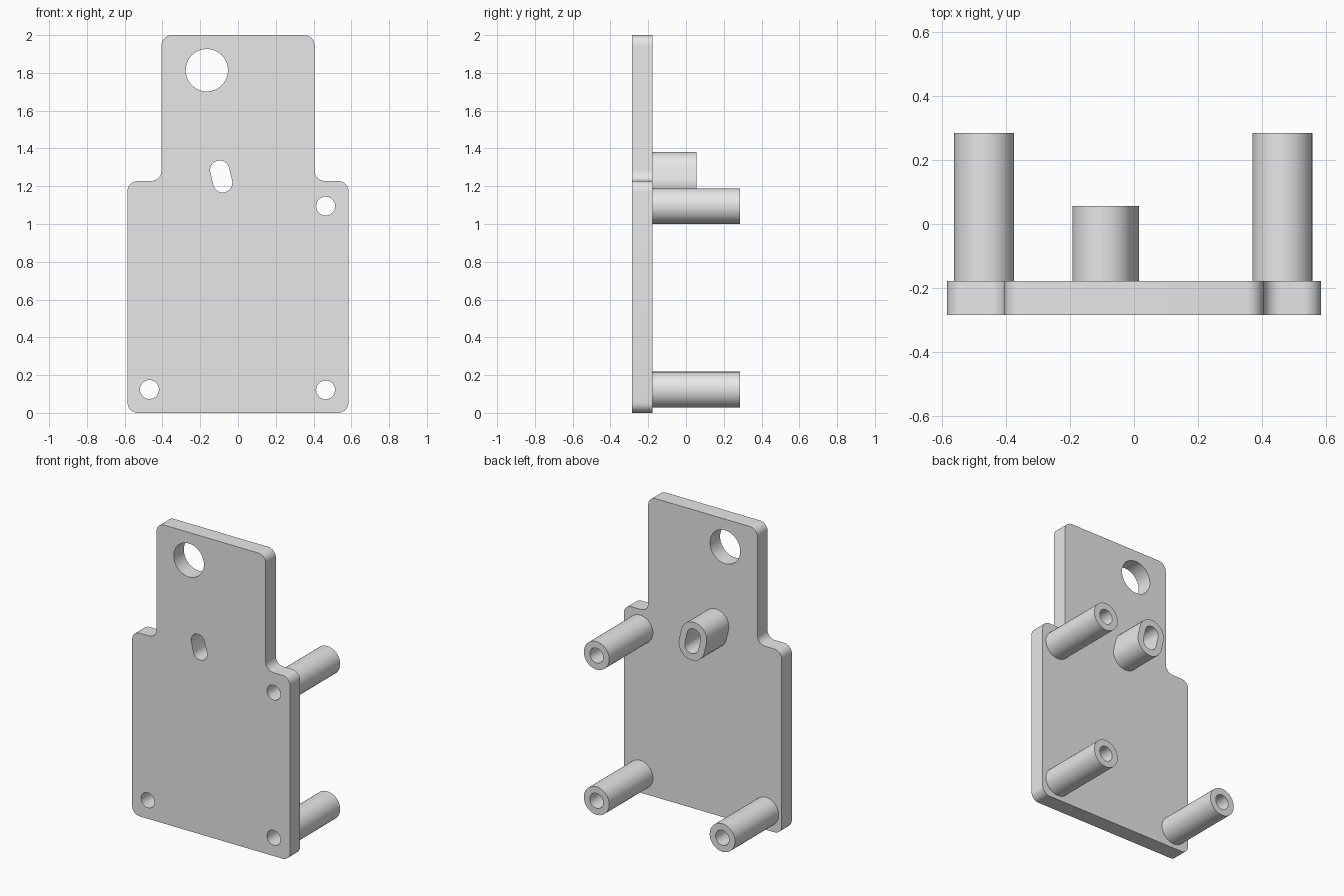
import bpy, bmesh, math
from mathutils import Vector

cube = bpy.data.objects.get("Cube")
if cube:
    bpy.data.objects.remove(cube, do_unlink=True)

grey = bpy.data.materials.new("light grey")
grey.use_nodes = True
color = (0.8, 0.8, 0.8, 1)
grey.diffuse_color = color
grey.node_tree.nodes["Principled BSDF"].inputs["Base Color"].default_value = color

FRONT, BACK, POST_END, BOSS_END = -0.285, -0.178, 0.285, 0.056


def circle(x, z, r, n=40):
    return [(x + r * math.cos(math.tau * i / n), z + r * math.sin(math.tau * i / n))
            for i in range(n)]


def slot(top, bottom, r, n=16):
    """Rounded slot between two centres."""
    d = Vector(top) - Vector(bottom)
    side = math.atan2(d.y, d.x) - math.pi / 2
    pts = []
    for (cx, cz), start in ((top, side), (bottom, side + math.pi)):
        for i in range(n + 1):
            a = start + math.pi * i / n
            pts.append((cx + r * math.cos(a), cz + r * math.sin(a)))
    return pts


def rounded(corners, r, n=8):
    """Polygon with every right-angled corner filleted, inside or outside."""
    pts = []
    for i, c in enumerate(corners):
        p = Vector(c)
        u = (Vector(corners[i - 1]) - p).normalized()
        v = (Vector(corners[(i + 1) % len(corners)]) - p).normalized()
        centre = p + (u + v) * r
        for k in range(n + 1):
            a = math.pi / 2 * k / n
            pts.append(tuple(centre - v * r * math.cos(a) - u * r * math.sin(a)))
    return pts


def extruded(name, loops, y0, y1):
    """Fill an outline with its holes and extrude it along y."""
    bm = bmesh.new()
    for loop in loops:
        vs = [bm.verts.new((x, y0, z)) for x, z in loop]
        for i, v in enumerate(vs):
            bm.edges.new((vs[i - 1], v))
    bmesh.ops.triangle_fill(bm, edges=bm.edges[:], use_beauty=True)
    res = bmesh.ops.extrude_face_region(bm, geom=bm.faces[:], use_keep_orig=True)
    new = [g for g in res["geom"] if isinstance(g, bmesh.types.BMVert)]
    bmesh.ops.translate(bm, verts=new, vec=(0, y1 - y0, 0))
    bmesh.ops.recalc_face_normals(bm, faces=bm.faces[:])
    mesh = bpy.data.meshes.new(name)
    bm.to_mesh(mesh)
    bm.free()
    mesh.materials.append(grey)
    obj = bpy.data.objects.new(name, mesh)
    bpy.context.collection.objects.link(obj)
    bpy.ops.object.select_all(action="DESELECT")
    obj.select_set(True)
    bpy.context.view_layer.objects.active = obj
    bpy.ops.object.shade_smooth_by_angle(angle=math.radians(30))
    return obj


# Hole positions
posts = {
    "lower_right_post": (-0.469, 0.124),
    "lower_left_post": (0.464, 0.122),
    "upper_left_post": (0.464, 1.095),
}
slot_ends = ((-0.097, 1.285), (-0.081, 1.218))
slot_hole = slot(*slot_ends, 0.051)

# Stepped plate with its openings
half = [(0.585, 0), (0.585, 1.228), (0.405, 1.228), (0.405, 2)]
outline = half + [(-x, z) for x, z in reversed(half)]
holes = [circle(x, z, 0.05) for x, z in posts.values()]
extruded("plate", [rounded(outline, 0.055), circle(-0.165, 1.814, 0.112, 56),
                   slot_hole] + holes, FRONT, BACK)

# Hollow posts on the back
for name, (x, z) in posts.items():
    extruded(name, [circle(x, z, 0.094), circle(x, z, 0.05)], BACK, POST_END)

# Slotted boss on the back
extruded("slot_boss", [slot(*slot_ends, 0.096), slot_hole], BACK, BOSS_END)
